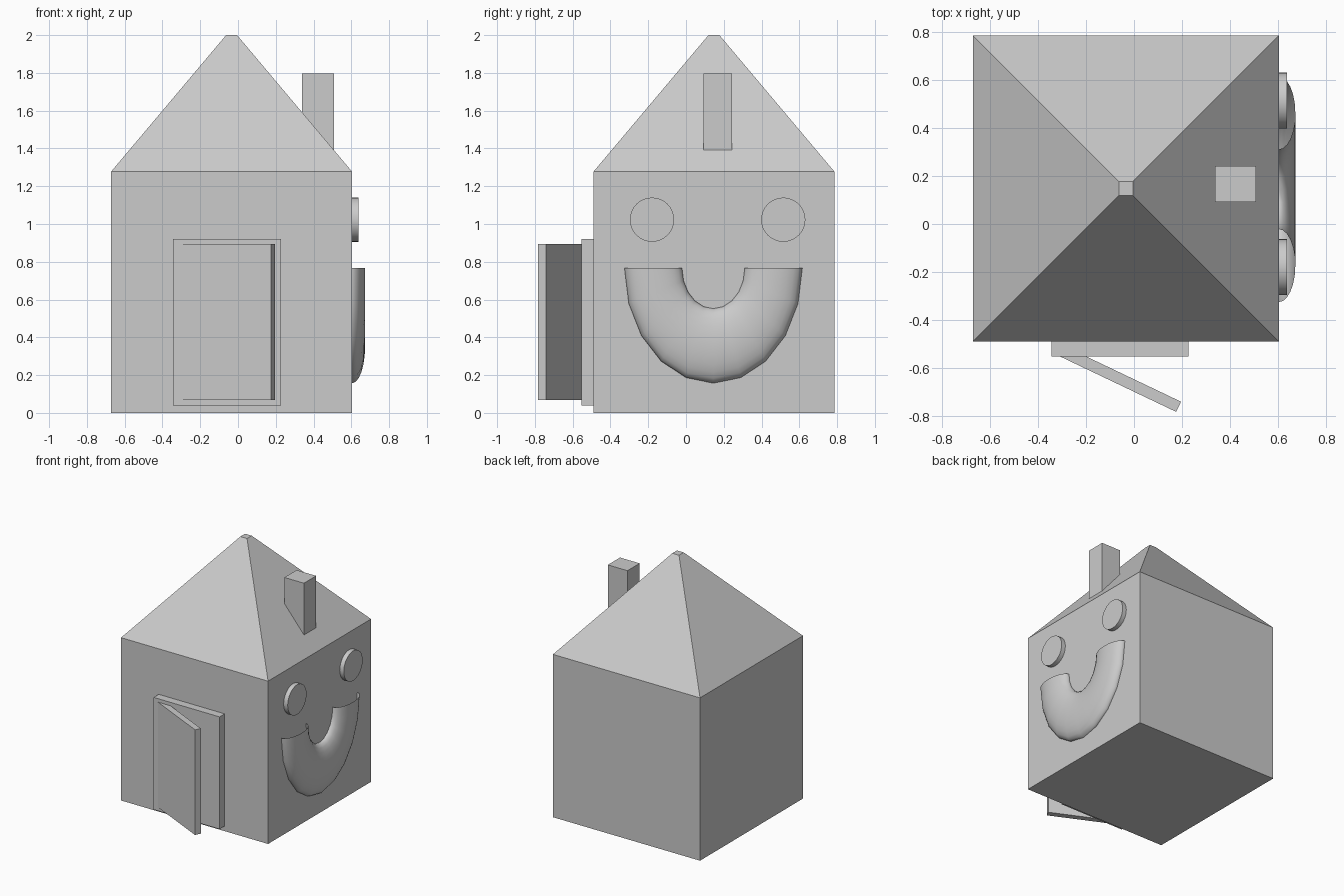
import bpy, bmesh, math
from mathutils import Matrix, Vector

if "Cube" in bpy.data.objects:
    bpy.data.objects.remove(bpy.data.objects["Cube"])

CX, CY = -0.034, 0.148          # house centre
HALF, WALL_TOP = 0.638, 1.277   # half width, eaves height
FACE_X = CX + HALF              # wall carrying the face


def finish(name, bm):
    bmesh.ops.recalc_face_normals(bm, faces=bm.faces)
    mesh = bpy.data.meshes.new(name)
    bm.to_mesh(mesh)
    bm.free()
    obj = bpy.data.objects.new(name, mesh)
    bpy.context.collection.objects.link(obj)
    return obj


def box(name, lo, hi, rot_z=0.0):
    lo, hi = Vector(lo), Vector(hi)
    bm = bmesh.new()
    bmesh.ops.create_cube(bm, size=1, matrix=Matrix.Diagonal((*(hi - lo), 1)))
    obj = finish(name, bm)
    obj.location = (lo + hi) / 2
    obj.rotation_euler.z = rot_z
    return obj


def smooth(obj):
    bpy.ops.object.select_all(action='DESELECT')
    obj.select_set(True)
    bpy.context.view_layer.objects.active = obj
    bpy.ops.object.shade_smooth_by_angle(angle=math.radians(40))


# Walls
box("walls", (CX - HALF, CY - HALF, 0), (CX + HALF, CY + HALF, WALL_TOP))

# Roof: four-sided pyramid with a tiny flat top
bm = bmesh.new()
bmesh.ops.create_cone(bm, cap_ends=True, segments=4, radius1=HALF * math.sqrt(2),
                      radius2=0.029 * math.sqrt(2), depth=2 - WALL_TOP,
                      matrix=Matrix.Translation((CX, CY, (2 + WALL_TOP) / 2))
                      @ Matrix.Rotation(math.pi / 4, 4, 'Z'))
finish("roof", bm)

# Chimney, sunk into the roof slope
box("chimney", (0.338, 0.092, 1.385), (0.508, 0.243, 1.797))

# Door frame and the door standing ajar
box("door_frame", (-0.345, -0.553, 0.04), (0.228, CY - HALF + 0.01, 0.92))
angle = math.radians(-25.5)
length, thick = 0.535, 0.047
centre = Vector((0.186, -0.7625)) - Vector((math.cos(angle), math.sin(angle))) * length / 2
box("door", (centre.x - length / 2, centre.y - thick / 2, 0.068),
    (centre.x + length / 2, centre.y + thick / 2, 0.893), angle)

# Eyes: flat discs on the right wall
for name, y in (("eye_front", -0.18), ("eye_back", 0.515)):
    bm = bmesh.new()
    bmesh.ops.create_cone(bm, cap_ends=True, segments=32, radius1=0.117, radius2=0.117,
                          depth=0.07, matrix=Matrix.Translation((FACE_X, y, 1.023))
                          @ Matrix.Rotation(math.pi / 2, 4, 'Y'))
    smooth(finish(name, bm))

# Mouth: lower half of a stretched ring, open at its ends
bpy.ops.mesh.primitive_torus_add(major_segments=20, minor_segments=24,
                                 major_radius=0.3185, minor_radius=0.1525)
mouth = bpy.context.object
mouth.name = "mouth"
bm = bmesh.new()
bm.from_mesh(mouth.data)
bmesh.ops.bisect_plane(bm, geom=bm.verts[:] + bm.edges[:] + bm.faces[:], dist=1e-4,
                       plane_co=(0, 0, 0), plane_no=(0, 1, 0), clear_outer=True)
depth_scale, height_scale = 0.069 / 0.1525, 1.295
for v in bm.verts:
    x, y, z = v.co
    v.co = (FACE_X + z * depth_scale, 0.145 + x, 0.767 + y * height_scale)
bm.to_mesh(mouth.data)
bm.free()
smooth(mouth)
